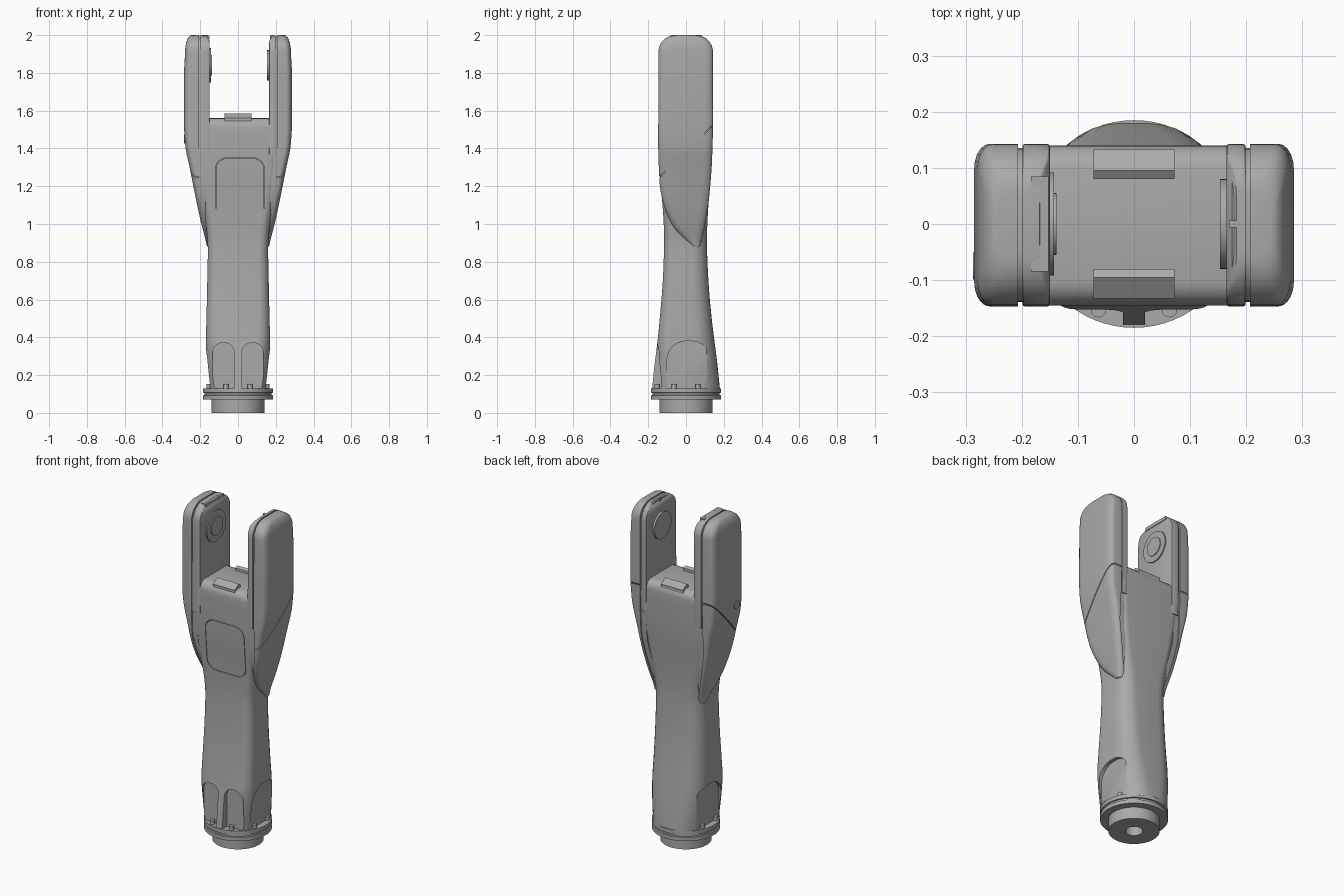
import bpy, bmesh
from math import sin, cos, pi, radians
from mathutils import Matrix, Vector

cube = bpy.data.objects.get("Cube")
if cube:
    bpy.data.objects.remove(cube, do_unlink=True)

GREY = (0.40, 0.40, 0.40, 1)
grey = bpy.data.materials.new("satin grey")
grey.use_nodes = True
grey.diffuse_color = GREY
grey.node_tree.nodes["Principled BSDF"].inputs["Base Color"].default_value = GREY


def finish(name, bm):
    bmesh.ops.recalc_face_normals(bm, faces=bm.faces)
    mesh = bpy.data.meshes.new(name)
    bm.to_mesh(mesh)
    bm.free()
    mesh.materials.append(grey)
    ob = bpy.data.objects.new(name, mesh)
    bpy.context.collection.objects.link(ob)
    return ob


def activate(ob):
    bpy.ops.object.select_all(action='DESELECT')
    ob.select_set(True)
    bpy.context.view_layer.objects.active = ob


def smooth(ob, angle=32):
    activate(ob)
    bpy.ops.object.shade_smooth_by_angle(angle=radians(angle))


def cut(ob, cutters):
    activate(ob)
    for c in cutters:
        mod = ob.modifiers.new("cut", 'BOOLEAN')
        mod.operation, mod.solver, mod.object = 'DIFFERENCE', 'EXACT', c
        bpy.ops.object.modifier_apply(modifier=mod.name)
        bpy.data.objects.remove(c, do_unlink=True)


def loft(name, rings, cyclic=False):
    """Skin a list of equal rings; cap the ends or close on itself."""
    bm = bmesh.new()
    vs = [[bm.verts.new(p) for p in r] for r in rings]
    n, m = len(vs[0]), len(vs)
    for i in range(m if cyclic else m - 1):
        a, b = vs[i], vs[(i + 1) % m]
        for j in range(n):
            bm.faces.new((a[j], a[(j + 1) % n], b[(j + 1) % n], b[j]))
    if not cyclic:
        bm.faces.new(vs[0])
        bm.faces.new(vs[-1])
    return finish(name, bm)


def spline(rows, n):
    """Catmull-Rom through rows of numbers."""
    out = []
    for i in range(len(rows) - 1):
        quad = (rows[max(i - 1, 0)], rows[i], rows[i + 1], rows[min(i + 2, len(rows) - 1)])
        for k in range(n):
            t = k / n
            out.append([b + t / 2 * (c - a + t * (2*a - 5*b + 4*c - d + t * (3*(b - c) + d - a)))
                        for a, b, c, d in zip(*quad)])
    return out + [list(rows[-1])]


def rounded(x0, x1, y0, y1, r0, r1, seg=8):
    """Rounded rectangle, radius r0 on the y0 side and r1 on the y1 side."""
    pts = []
    for k, (x, y, r) in enumerate([(x1 - r1, y1 - r1, r1), (x0 + r1, y1 - r1, r1),
                                   (x0 + r0, y0 + r0, r0), (x1 - r0, y0 + r0, r0)]):
        for i in range(seg + 1):
            a = (k + i / seg) * pi / 2
            pts.append((x + r * cos(a), y + r * sin(a)))
    return pts


def cylinder(name, r, h, loc, axis='Z', sides=32):
    bm = bmesh.new()
    rot = Matrix.Rotation(pi / 2, 4, 'Y') if axis == 'X' else Matrix()
    bmesh.ops.create_cone(bm, cap_ends=True, segments=sides, radius1=r, radius2=r, depth=h,
                          matrix=Matrix.Translation(loc) @ rot)
    ob = finish(name, bm)
    smooth(ob)
    return ob


def box(name, size, loc, rot=Matrix()):
    bm = bmesh.new()
    bmesh.ops.create_cube(bm, size=1, matrix=Matrix.Translation(loc) @ rot @ Matrix.Diagonal((*size, 1)))
    return finish(name, bm)


# Base flange with shaft, groove and bore
profile = [(.047, 0), (.14, 0), (.14, .07), (.185, .07), (.185, .093), (.178, .095),
           (.178, .105), (.185, .107), (.185, .13), (.047, .13)]
flange = loft("base_flange", [[(r * cos(i * pi / 32), r * sin(i * pi / 32), z) for i in range(64)]
                              for r, z in profile], True)
smooth(flange)
for i in range(8):
    a = (i + .5) * pi / 4
    cylinder("flange_bolt", .014, .025, (.165 * cos(a), .165 * sin(a), .14), sides=12)

# Main body: z, half width, front, back, front radius, back radius
body_rows = [(.12, .155, -.18, .18, .13, .13), (.25, .165, -.167, .167, .1, .12),
             (.37, .17, -.152, .152, .07, .11), (.5, .167, -.139, .136, .06, .1),
             (.68, .163, -.124, .12, .055, .09), (.88, .16, -.116, .111, .05, .08),
             (1.0, .17, -.118, .113, .045, .07), (1.12, .186, -.126, .12, .04, .06),
             (1.3, .2, -.14, .134, .03, .045), (1.51, .2, -.145, .14, .02, .02)]
rows = spline(body_rows, 4)
for i in range(1, 6):
    a = i * pi / 10
    d = .045 * (1 - cos(a))
    rows.append((1.515 + .045 * sin(a), .2, -.145 + d, .14 - d, .02, .02))
body = loft("body", [[(x, y, z) for x, y in rounded(-w, w, f, b, rf, rb)] for z, w, f, b, rf, rb in rows])

# Arched pockets above the flange and the front panel seam
cutters = []
for s in (-1, 1):
    front = rounded(s * .077 - .057, s * .077 + .057, .05, .37, .02, .05)
    cutters.append(loft("front_pocket_cutter", [[(x, y, z) for x, z in front] for y in (-.3, -.132)]))
    side = rounded(-.1, .13, .05, .38, .02, .1)
    cutters.append(loft("side_pocket_cutter", [[(s * x, y, z) for y, z in side] for x in (.148, .3)]))
rings = [rounded(-.12 + d, .14 - d, 1.04 + d, 1.35 - d, .06 - d, .06 - d) for d in (0, .003)]
cutters.append(loft("panel_seam_cutter", [[(x, y, z) for x, z in rings[k]]
               for k, y in ((0, -.2), (0, -.115), (1, -.115), (1, -.2))], True))
cut(body, cutters)
smooth(body)

# Fork prong outline: z, outer x, front, back
low = [(.88, .164, .035, .075), (.94, .178, -.03, .09), (1.0, .194, -.075, .102), (1.1, .216, -.118, .118),
       (1.2, .236, -.138, .128), (1.3, .256, -.144, .136), (1.4, .277, -.147, .14), (1.5, .285, -.147, .143)]
top = [(1.82, .285, -.146, .143)]
for i in range(9):
    a = i * pi / 16
    top.append((1.91 + .09 * sin(a), .28 - .035 * (1 - cos(a)), -.056 - .09 * cos(a), .053 + .09 * cos(a)))
outline = spline(low, 3) + top


def cover_ring(s, z, xo, f, b, shrink=0):
    xi = min(.207, xo - .03) - 4 * shrink
    xo, f, b = xo - shrink, f + shrink, b - shrink
    dx, dy = min(.028, (xo - xi) * .8), min(.045, (b - f) * .4)
    arc = [i * pi / 10 for i in range(6)]
    pts = [(xi, b)] + [(xo - dx + dx * sin(a), b - dy + dy * cos(a)) for a in arc]
    pts += [(xo - dx + dx * cos(a), f + dy - dy * sin(a)) for a in arc] + [(xi, f)]
    return [(s * x, y, z - shrink) for x, y in pts]


for s, side, xin in ((-1, "right", .15), (1, "left", .165)):
    # Outer cover with a diagonal joint
    cover = loft(side + "_cover", [cover_ring(s, *r) for r in outline])
    cut(cover, [box("joint_cutter", (.4, .6, .005), (s * .3, 0, 1.385), Matrix.Rotation(radians(44), 4, 'X'))])
    smooth(cover)
    smooth(loft(side + "_core", [cover_ring(s, *r, .008) for r in outline]))

    # Inner fork plate
    plate = []
    for z, _, f, b in [r for r in outline if r[0] > 1.35]:
        lead = max(0, z - 1.97) * .6
        plate.append([(s * x, y, z) for x, y in rounded(xin + lead, .199, f, b, .005, .005, 2)])
    smooth(loft(side + "_fork_plate", plate))

# Pivot discs inside the fork
cylinder("right_pivot_disc", .055, .03, (-.153, 0, 1.84), 'X', 48)
cylinder("right_pivot_ring", .092, .012, (-.149, 0, 1.84), 'X', 48)
cylinder("left_pivot_disc", .08, .03, (.168, 0, 1.84), 'X', 48)
cylinder("right_side_boss", .024, .02, (-.277, -.075, 1.45), 'X')

# Fork top details
box("right_top_plate", (.032, .17, .02), (-.168, 0, 1.989))
for y in (-.07, -.046, .046, .07):
    cylinder("top_plate_bolt", .008, .01, (-.168, y, 1.995), sides=16)
box("left_top_key", (.028, .012, .02), (.183, 0, 1.99))

# Stop pads on the body's top edges
pad = [(.08, 1.54), (.08, 1.575), (.095, 1.585), (.133, 1.56), (.133, 1.53)]
for s, side in ((-1, "front"), (1, "back")):
    loft(side + "_stop_pad", [[(x, s * y, z) for y, z in pad] for x in (-.072, .072)])
